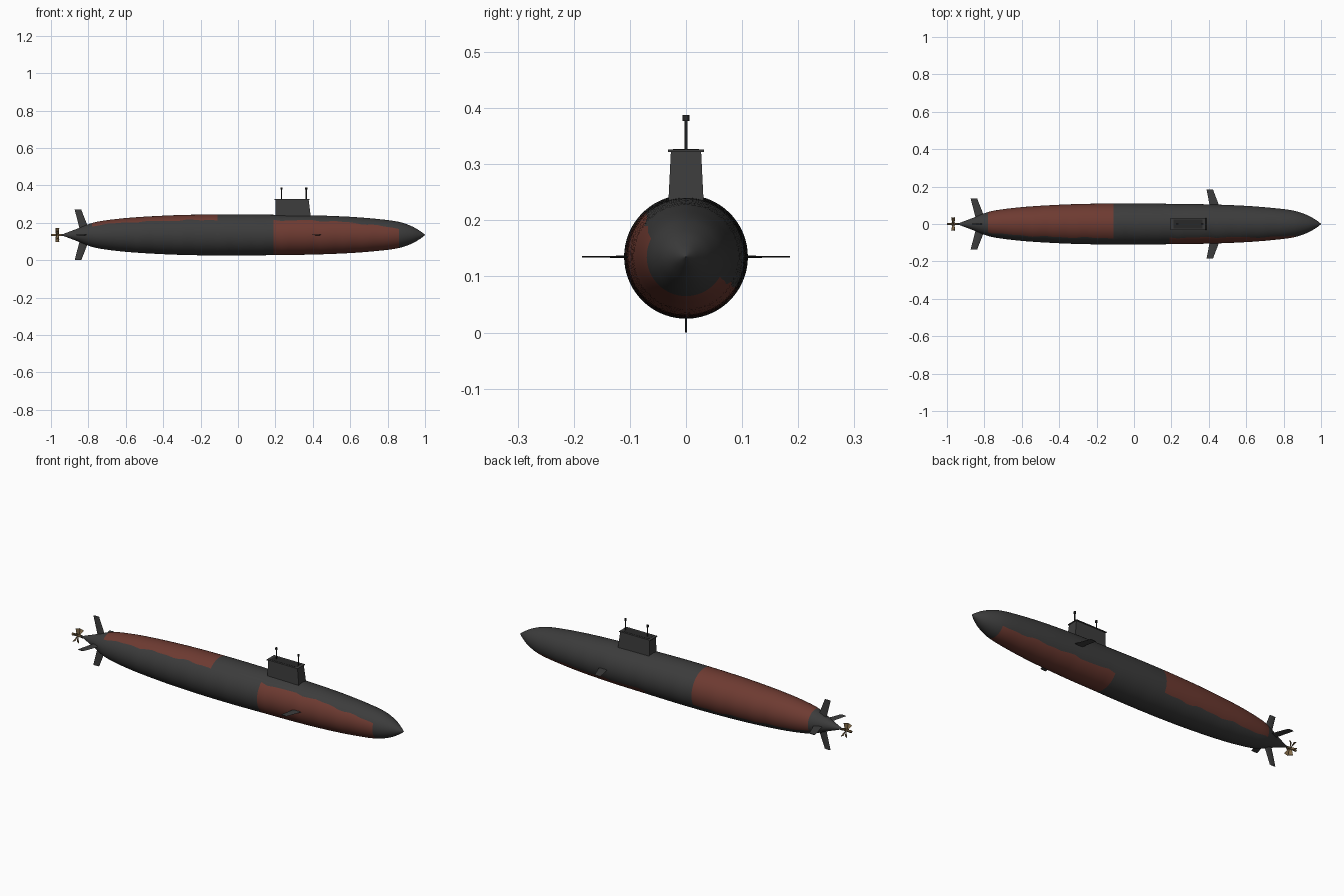
import bpy, bmesh, math
from mathutils import Matrix, Vector

cube = bpy.data.objects.get("Cube")
if cube:
    bpy.data.objects.remove(cube, do_unlink=True)

AXIS_Z = 0.135


def material(name, rgb):
    m = bpy.data.materials.new(name)
    m.use_nodes = True
    m.diffuse_color = (*rgb, 1)
    m.node_tree.nodes["Principled BSDF"].inputs["Base Color"].default_value = (*rgb, 1)
    return m


GREY = material("dark grey", (0.045, 0.045, 0.045))
RED = material("rust red", (0.155, 0.043, 0.031))
BRASS = material("dull brass", (0.23, 0.15, 0.07))
BLACK = material("near black", (0.022, 0.022, 0.022))


def finish(bm, name, mats, angle=30):
    bmesh.ops.recalc_face_normals(bm, faces=bm.faces)
    mesh = bpy.data.meshes.new(name)
    bm.to_mesh(mesh)
    bm.free()
    for m in mats:
        mesh.materials.append(m)
    ob = bpy.data.objects.new(name, mesh)
    bpy.context.collection.objects.link(ob)
    bpy.ops.object.select_all(action="DESELECT")
    ob.select_set(True)
    bpy.context.view_layer.objects.active = ob
    bpy.ops.object.shade_smooth_by_angle(angle=math.radians(angle))
    return ob


def loft(bm, rings):
    """Skin equal-length vertex rings and cap both ends."""
    loops = [[bm.verts.new(p) for p in ring] for ring in rings]
    n = len(loops[0])
    skin = []
    for a, b in zip(loops, loops[1:]):
        skin.append([bm.faces.new((a[j], a[(j + 1) % n], b[(j + 1) % n], b[j])) for j in range(n)])
    bm.faces.new(loops[0])
    bm.faces.new(loops[-1])
    return skin


def rod(name, start, end, radius, mat, sides=12):
    start, end = Vector(start), Vector(end)
    d = end - start
    turn = d.to_track_quat("Z", "Y").to_matrix().to_4x4()
    bm = bmesh.new()
    bmesh.ops.create_cone(bm, cap_ends=True, segments=sides, radius1=radius, radius2=radius,
                          depth=d.length, matrix=Matrix.Translation((start + end) / 2) @ turn)
    return finish(bm, name, [mat])


# Hull: stations of (x, radius), smoothed lengthwise
STATIONS = [(-0.935, 0.005), (-0.86, 0.033), (-0.78, 0.064), (-0.7, 0.079), (-0.58, 0.092),
            (-0.4, 0.103), (-0.25, 0.108), (-0.11, 0.11), (0.04, 0.11), (0.19, 0.108),
            (0.4, 0.105), (0.6, 0.097), (0.75, 0.085), (0.86, 0.07), (0.93, 0.046),
            (0.975, 0.02), (1.0, 0.001)]
SIDES, SEAM, STEPS = 72, 39, 5


def slope(i):
    (x0, r0), (x1, r1) = STATIONS[max(i - 1, 0)], STATIONS[min(i + 1, len(STATIONS) - 1)]
    return (r1 - r0) / (x1 - x0)


def hull_sections():
    for i in range(len(STATIONS) - 1):
        (x0, r0), (x1, r1) = STATIONS[i], STATIONS[i + 1]
        h = x1 - x0
        for k in range(STEPS):
            t = k / STEPS
            r = ((1 + 2 * t) * (1 - t) ** 2 * r0 + t * (1 - t) ** 2 * h * slope(i)
                 + t * t * (3 - 2 * t) * r1 + t * t * (t - 1) * h * slope(i + 1))
            yield x0 + h * t, r
    yield STATIONS[-1]


def hull_ring(x, r):
    # Ring edges wander so that the painted border is uneven
    wave = 2 * math.sin(31 * x) + 1.5 * math.sin(57 * x + 1)
    drop = 18 * min(max((x - 0.45) / 0.4, 0), 1) ** 1.5
    ring = []
    for j in range(SIDES):
        turn = math.tau * j / SIDES
        a = math.radians(133 + wave + drop * (0.5 + 0.5 * math.cos(turn))) + turn
        ring.append((x, r * math.cos(a), AXIS_Z + r * math.sin(a)))
    return ring


bm = bmesh.new()
sections = list(hull_sections())
skin = loft(bm, [hull_ring(x, r) for x, r in sections])
for (xa, _), (xb, _), row in zip(sections, sections[1:], skin):
    mid = (xa + xb) / 2
    for j, f in enumerate(row):
        bow = 0.19 < mid < 0.86 and j < SEAM
        stern = -0.78 < mid < -0.11 and j >= SEAM
        f.material_index = int(bow or stern)
finish(bm, "hull", [GREY, RED], 40)


# Fins: tapered blades with a hexagonal section, pointing outwards from the axis
def fin(name, root, tip, angle, thick=0.004):
    rings = []
    for (back, front, reach), t in ((root, thick), (tip, thick * 0.6)):
        c = front - back
        rings.append([(back, 0, reach), (back + 0.3 * c, t / 2, reach), (back + 0.7 * c, t / 2, reach),
                      (front, 0, reach), (back + 0.7 * c, -t / 2, reach), (back + 0.3 * c, -t / 2, reach)])
    bm = bmesh.new()
    loft(bm, rings)
    bmesh.ops.transform(bm, verts=bm.verts, matrix=Matrix.Translation((0, 0, AXIS_Z))
                        @ Matrix.Rotation(math.radians(angle), 4, "X"))
    return finish(bm, name, [GREY], 10)


for name, angle in (("upper", 0), ("front", 90), ("lower", 180), ("back", 270)):
    fin(name + "_tail_fin", (-0.845, -0.795, 0.025), (-0.873, -0.838, 0.135), angle, 0.006)
for name, angle in (("front", 90), ("back", 270)):
    fin(name + "_bow_plane", (0.408, 0.462, 0.08), (0.388, 0.422, 0.185), angle)


# Sail: tapered tower with a thin cap and a sunken deck
def block(name, levels, mat):
    bm = bmesh.new()
    loft(bm, [[(x0, -w, z), (x1, -w, z), (x1, w, z), (x0, w, z)] for x0, x1, w, z in levels])
    return finish(bm, name, [mat], 10)


block("sail", [(0.2, 0.393, 0.033, 0.2), (0.2, 0.378, 0.027, 0.322)], GREY)
block("sail_cap", [(0.195, 0.382, 0.032, 0.322), (0.195, 0.382, 0.032, 0.326)], GREY)
block("sail_deck", [(0.21, 0.367, 0.023, 0.325), (0.21, 0.367, 0.023, 0.327)], BLACK)

# Masts
for name, x in (("rear", 0.232), ("forward", 0.365)):
    rod(name + "_mast", (x, 0, 0.32), (x, 0, 0.38), 0.003, BLACK)
    rod(name + "_mast_head", (x, 0, 0.377), (x, 0, 0.388), 0.006, BLACK)

# Propeller
rod("propeller_shaft", (-0.95, 0, AXIS_Z), (-0.9, 0, AXIS_Z), 0.005, GREY)
rod("propeller_hub", (-1.0, 0, AXIS_Z), (-0.945, 0, AXIS_Z), 0.006, BRASS)
BLADES = 6
bm = bmesh.new()
for k in range(BLADES):
    made = bmesh.ops.create_cube(bm, size=1)["verts"]
    for v in made:
        outer = v.co.z > 0
        v.co = Vector((v.co.x * (0.024 if outer else 0.012), v.co.y * 0.003, 0.038 if outer else 0.003))
        v.co.rotate(Matrix.Rotation(math.radians(35 if outer else 55), 3, "Z"))
    bmesh.ops.transform(bm, verts=made, matrix=Matrix.Translation((-0.966, 0, AXIS_Z))
                        @ Matrix.Rotation(math.tau * k / BLADES, 4, "X"))
finish(bm, "propeller_blades", [BRASS])
